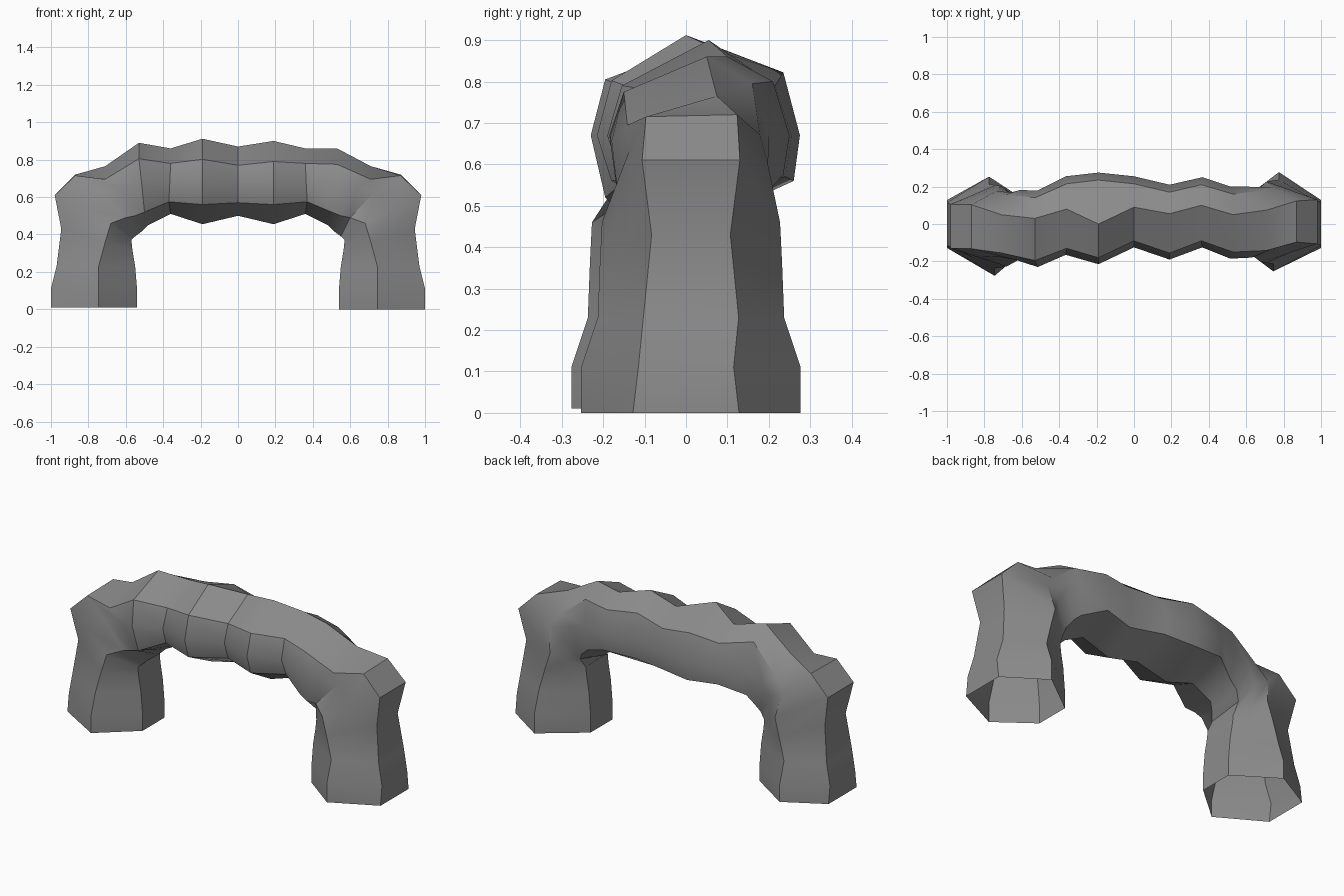
import bpy
import bmesh
from mathutils import Vector

cube = bpy.data.objects.get("Cube")
if cube:
    bpy.data.objects.remove(cube, do_unlink=True)

# Half-arch profiles as (x, z), from the foot to the crown
outer = [(1, 0), (1, .11), (.97, .23), (.945, .43), (.98, .61), (.87, .72),
         (.71, .765), (.53, .86), (.36, .86), (.19, .9), (0, .87)]
tip = [(.745, 0), (.745, .11), (.745, .23), (.71, .36), (.68, .46), (.6, .49),
       (.55, .5), (.5, .52), (.37, .575), (.19, .56), (0, .57)]
inner = [(.54, 0), (.54, .11), (.55, .23), (.565, .32), (.57, .37), (.55, .39),
         (.51, .42), (.48, .45), (.36, .51), (.19, .455), (0, .5)]
drop = [0] * 5 + [.005, .07, .085, .08, .11, .1]
twist = [0] * 5 + [.45, .8, 1, 1, 1, 1]
left_lift = {0: .01, 7: .03, 9: .012}

# Half widths of the legs: flat sides and pointed sides
flat_width = [.128, .115, .115, .095, .118, .11] + [.1] * 5
tip_width = [.265, .265, .225, .22, .215, .2] + [.2] * 5

# Sway of the span across its length, from right shoulder to left shoulder
ridge = [.11, .04, .03, .08, 0, .09, .055, .1, .05, .065, .125]
front = [-.18, -.2, -.23, -.165, -.215, -.125, -.19, -.125, -.185, -.19, -.13]
back = [.2, .19, .18, .255, .275, .255, .21, .25, .2, .21, .22]


def ring(i, side, k):
    """Eight-sided section: twists from an upright leg into the ridged span."""
    t, w, p = twist[i], flat_width[i], tip_width[i]
    (ax, az), (cx, cz), (dx, dz) = outer[i], tip[i], inner[i]
    lift = left_lift.get(i, 0) if side < 0 else 0
    az += lift
    if i == 0:
        cz = dz = lift
    shift = .012 * side
    lean = shift if i > 1 else 0
    bz = az - drop[i]
    mx = (ax + cx) / 2
    r, f, b = ridge[k], front[k], back[k]
    leg = [Vector(v) for v in (
        (ax, w + lean, az), (ax, lean - w, bz), (0, 0, 0), (cx, shift - p, cz),
        (dx, -.1, dz), (dx, .1, dz), (0, 0, 0), (cx + .03, p + shift, cz))]
    leg[2] = (leg[1] + leg[3]) / 2
    leg[6] = (leg[5] + leg[7]) / 2
    span = [Vector(v) for v in (
        (ax, r, az), (ax, f + .035, bz), (mx, f, .67), (cx, f + .035, cz),
        (dx, .03, dz), (cx, b - .015, cz), (mx, b, .67), (ax, b - .04, bz + .02))]
    points = [a.lerp(c, t) for a, c in zip(leg, span)]
    for v in points:
        v.x *= side
    return points


# Sweep the sections from the right foot over to the left foot, open underneath
order = [(i, -1) for i in range(11)] + [(i, 1) for i in range(9, -1, -1)]
bm = bmesh.new()
rings = []
for n, (i, side) in enumerate(order):
    k = min(max(n - 5, 0), 10)
    rings.append([bm.verts.new(v) for v in ring(i, side, k)])
for a, b in zip(rings, rings[1:]):
    for j in range(8):
        m = (j + 1) % 8
        bm.faces.new((a[j], a[m], b[m], b[j]))
bmesh.ops.recalc_face_normals(bm, faces=bm.faces)

mesh = bpy.data.meshes.new("rock_arch")
bm.to_mesh(mesh)
bm.free()
arch = bpy.data.objects.new("rock_arch", mesh)
bpy.context.collection.objects.link(arch)

# Plain grey stone
stone = bpy.data.materials.new("grey_stone")
stone.use_nodes = True
colour = (.26, .26, .26, 1)
stone.diffuse_color = colour
stone.node_tree.nodes["Principled BSDF"].inputs["Base Color"].default_value = colour
mesh.materials.append(stone)

bpy.ops.object.select_all(action="DESELECT")
arch.select_set(True)
bpy.context.view_layer.objects.active = arch
bpy.ops.object.shade_smooth_by_angle(angle=0.62)
